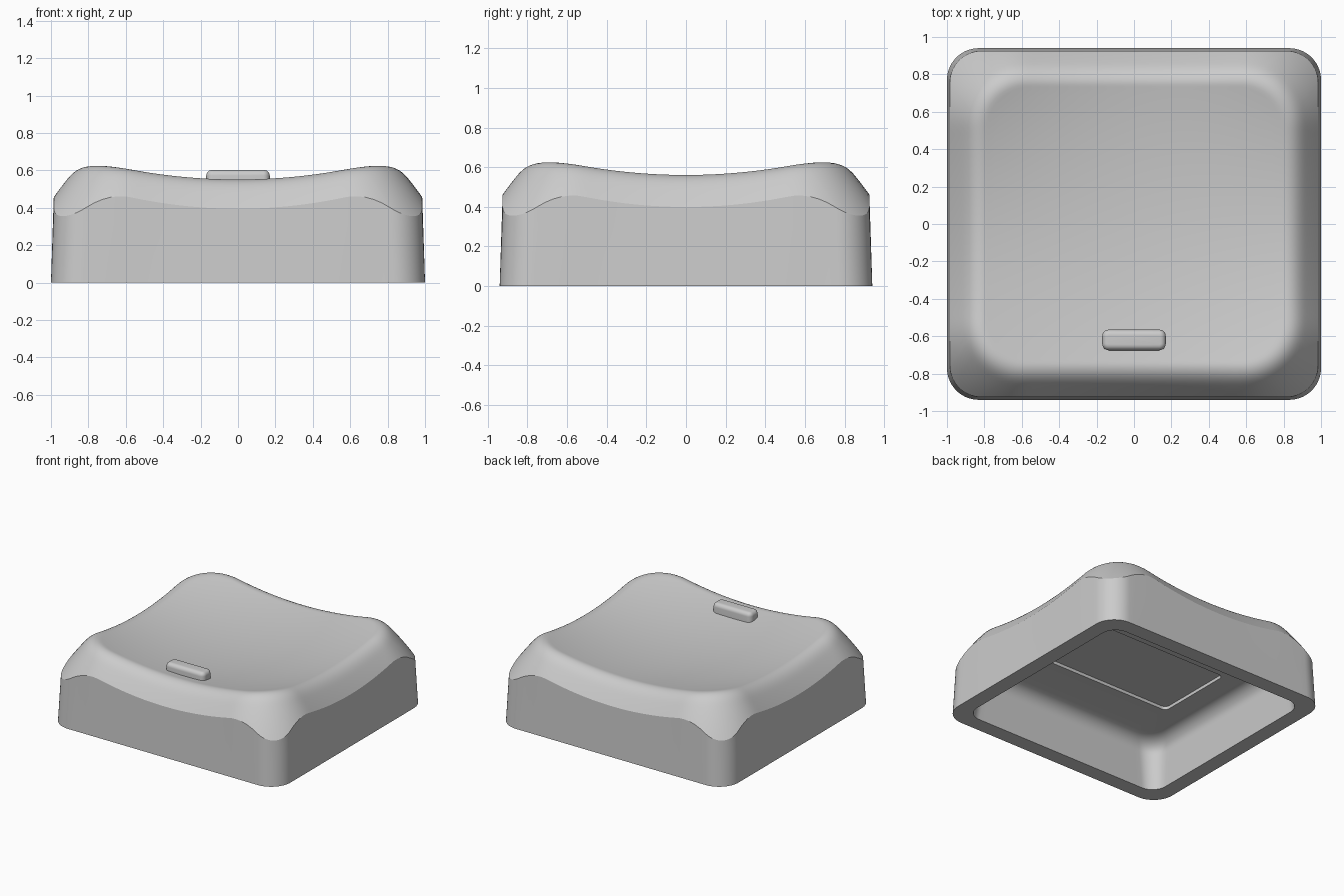
import bpy, bmesh, math

cube = bpy.data.objects.get("Cube")
if cube:
    bpy.data.objects.remove(cube, do_unlink=True)

HX, HY = 1.0, 0.94

grey = bpy.data.materials.new("light grey plastic")
grey.use_nodes = True
grey.diffuse_color = (0.6, 0.6, 0.6, 1)
grey.node_tree.nodes["Principled BSDF"].inputs["Base Color"].default_value = (0.6, 0.6, 0.6, 1)


def rounded_rect(hx, hy, r, arc=14, side=36, y0=0):
    """Outline points, counter-clockwise, same count for same arc and side."""
    corners = []
    for k, (sx, sy) in enumerate([(1, 1), (-1, 1), (-1, -1), (1, -1)]):
        cx, cy = sx * (hx - r), sy * (hy - r) + y0
        angles = [(k + i / arc) * math.pi / 2 for i in range(arc + 1)]
        corners.append([(cx + r * math.cos(a), cy + r * math.sin(a)) for a in angles])
    pts = []
    for k in range(4):
        (ax, ay), (bx, by) = corners[k][-1], corners[(k + 1) % 4][0]
        pts += corners[k]
        pts += [(ax + (bx - ax) * i / side, ay + (by - ay) * i / side) for i in range(1, side)]
    return pts


def inset_ring(d, r):
    return rounded_rect(HX - d, HY - d, r)


def rim_distance(x, y):
    """Signed distance outside the rounded rim of the dish."""
    r = 0.285
    qx, qy = abs(x) - (0.855 - r), abs(y) - (0.8 - r)
    return math.hypot(max(qx, 0), max(qy, 0)) + min(max(qx, qy), 0) - r


def top_surface(x, y):
    """Shallow bowl that rolls over into a steepening shoulder."""
    u, w = rim_distance(x, y), 0.06
    if u < -w:
        run = 0
    elif u < w:
        run = (u + w) ** 2 / (4 * w)
    else:
        run = u
    bowl = 0.49 + 0.11 * (x * x + y * y) + 0.09 * x * x * y * y
    return bowl - 1.35 * run - 1.3 * max(u, 0) ** 2


def level(pts, z):
    return [(x, y, z) for x, y in pts]


def drape(pts):
    return [(x, y, top_surface(x, y)) for x, y in pts]


def loft(name, rings):
    """Skin successive rings and cap both ends."""
    bm = bmesh.new()
    loops = [[bm.verts.new(p) for p in ring] for ring in rings]
    for a, b in zip(loops, loops[1:]):
        for i in range(len(a)):
            j = (i + 1) % len(a)
            bm.faces.new((a[i], a[j], b[j], b[i]))
    bm.faces.new(loops[0][::-1])
    bm.faces.new(loops[-1])
    bmesh.ops.recalc_face_normals(bm, faces=bm.faces)
    mesh = bpy.data.meshes.new(name)
    bm.to_mesh(mesh)
    bm.free()
    obj = bpy.data.objects.new(name, mesh)
    bpy.context.collection.objects.link(obj)
    mesh.materials.append(grey)
    bpy.ops.object.select_all(action='DESELECT')
    obj.select_set(True)
    bpy.context.view_layer.objects.active = obj
    bpy.ops.object.shade_smooth_by_angle(angle=math.radians(28))
    return obj


# Recess in the ceiling, ceiling, inner walls and bottom rim
panel = rounded_rect(0.6, 0.32, 0.04, y0=-0.04)
rings = [level(panel, 0.4), level(panel, 0.375)]
for i in range(9):
    a = math.pi / 2 * (1 - i / 8)
    d = 0.25 - 0.11 * math.cos(a)
    rings.append(level(inset_ring(d, 0.14), 0.265 + 0.11 * math.sin(a)))
rings.append(level(inset_ring(0.12, 0.12), 0))
base = level(inset_ring(0, 0.17), 0)
rings.append(base)

# Outer walls, slightly tapered, ending where the shoulder cuts them
crease = drape(inset_ring(0.015, 0.17))
for t in (0.33, 0.66):
    rings.append([tuple(p + (q - p) * t for p, q in zip(a, b)) for a, b in zip(base, crease)])
rings.append(crease)

# Shoulder and rounded rim
for i in range(1, 21):
    t = i / 20
    rings.append(drape(inset_ring(0.015 + 0.24 * t, 0.17 + 0.09 * t)))

# Dished top
inner = inset_ring(0.255, 0.26)
for i in range(1, 18):
    s = 1 - i / 17.5
    rings.append(drape([(x * s, y * s) for x, y in inner]))
loft("key_shell", rings)

# Raised bar on the front of the dish
bar_rings = [level(rounded_rect(0.17, 0.055, 0.035, 6, 4), 0.5)]
for i in range(7):
    a = math.pi / 2 * i / 6
    d = 0.03 * (1 - math.cos(a))
    bar_rings.append(level(rounded_rect(0.17 - d, 0.055 - d, 0.035 - d, 6, 4),
                           0.572 + 0.03 * math.sin(a)))
bar = loft("finger_bar", bar_rings)
bar.location.y = -0.62
